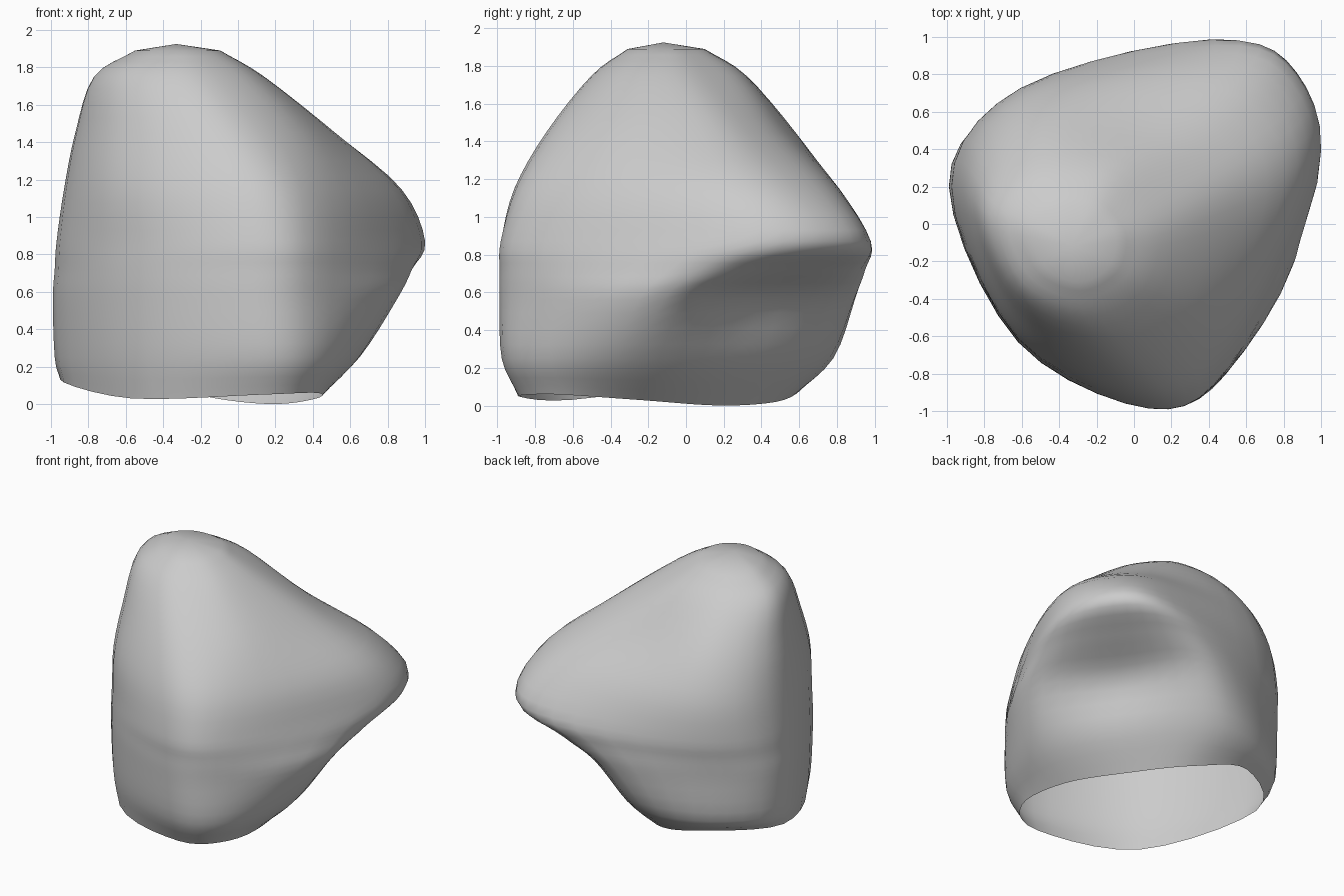
import bpy
import bmesh
from mathutils import Vector

cube = bpy.data.objects.get("Cube")
if cube:
    bpy.data.objects.remove(cube, do_unlink=True)

STEPS_AROUND = 5
STEPS_UP = 4
APEX = Vector((-.33, -.12, 1.925))

# Horizontal outlines of the boulder, each through the same eight ridges:
# front, front_right, right, nose, back, back_left, left, front_left
OUTLINES = [
    (0, [(.12, -.89), (.42, -.7), (.42, -.25), (.2, .2),
         (-.12, .52), (-.52, .59), (-.95, .18), (-.57, -.61)]),
    (.25, [(.09, -.97), (.47, -.81), (.65, -.25), (.39, .29),
           (-.1, .76), (-.66, .65), (-.98, .2), (-.61, -.62)]),
    (.56, [(.08, -.985), (.5, -.79), (.85, -.12), (.47, .41),
           (.08, .89), (-.66, .67), (-.99, .2), (-.62, -.63)]),
    (.72, [(.08, -.985), (.51, -.77), (.93, .07), (.7, .63),
           (.26, .95), (-.63, .7), (-.98, .2), (-.62, -.63)]),
    (.87, [(.08, -.98), (.51, -.74), (.98, .25), (.87, .81),
           (.44, .98), (-.6, .73), (-.97, .2), (-.62, -.62)]),
    (1.15, [(.07, -.91), (.49, -.62), (.86, .2), (.75, .64),
            (.36, .81), (-.57, .7), (-.93, .2), (-.63, -.59)]),
    (1.45, [(-.07, -.74), (.34, -.48), (.52, .08), (.4, .37),
            (.08, .53), (-.55, .55), (-.87, .15), (-.63, -.48)]),
    (1.75, [(-.26, -.5), (.05, -.35), (.14, -.06), (.04, .15),
            (-.16, .3), (-.53, .29), (-.77, .05), (-.62, -.34)]),
]
# The uneven open rim under the boulder
RIM_HEIGHTS = [.05, .06, .03, 0, .03, .12, .13, .03]


def spline(a, b, c, d, t):
    """Smooth curve from b to c, guided by the neighbours a and d."""
    return b + t / 2 * ((c - a) + t * ((2 * a - 5 * b + 4 * c - d)
                                       + t * (3 * (b - c) + d - a)))


def smooth_closed(points, steps):
    n = len(points)
    return [spline(points[i - 1], points[i], points[(i + 1) % n],
                   points[(i + 2) % n], s / steps)
            for i in range(n) for s in range(steps)]


def smooth_open(points, steps):
    ends = [2 * points[0] - points[1]] + points + [2 * points[-1] - points[-2]]
    path = [spline(*ends[i:i + 4], s / steps)
            for i in range(len(points) - 1) for s in range(steps)]
    return path + [points[-1]]


def make_material(name, colour):
    material = bpy.data.materials.new(name)
    material.use_nodes = True
    material.diffuse_color = colour
    shader = material.node_tree.nodes["Principled BSDF"]
    shader.inputs["Base Color"].default_value = colour
    shader.inputs["Roughness"].default_value = .8
    return material


# Smooth outlines, with a rounded cap ring below the apex
rings = []
for height, outline in OUTLINES:
    rings.append([Vector((x, y, height)) for x, y in outline])
for point, height in zip(rings[0], RIM_HEIGHTS):
    point.z = height
cap = []
for point in rings[-1]:
    inner = APEX.lerp(point, .5)
    inner.z = 1.89
    cap.append(inner)
rings.append(cap)
rings = [smooth_closed(ring, STEPS_AROUND) for ring in rings]

# Loft the outlines upwards along smooth paths
bm = bmesh.new()
columns = [[bm.verts.new(p) for p in smooth_open(list(path), STEPS_UP)]
           for path in zip(*rings)]
top = bm.verts.new(APEX)
for i, column in enumerate(columns):
    following = columns[(i + 1) % len(columns)]
    for j in range(len(column) - 1):
        bm.faces.new((column[j], following[j], following[j + 1], column[j + 1]))
    bm.faces.new((column[-1], following[-1], top))
for face in bm.faces:
    face.smooth = True

mesh = bpy.data.meshes.new("boulder")
bm.to_mesh(mesh)
bm.free()
mesh.materials.append(make_material("stone grey", (.6, .6, .6, 1)))
boulder = bpy.data.objects.new("boulder", mesh)
bpy.context.collection.objects.link(boulder)
